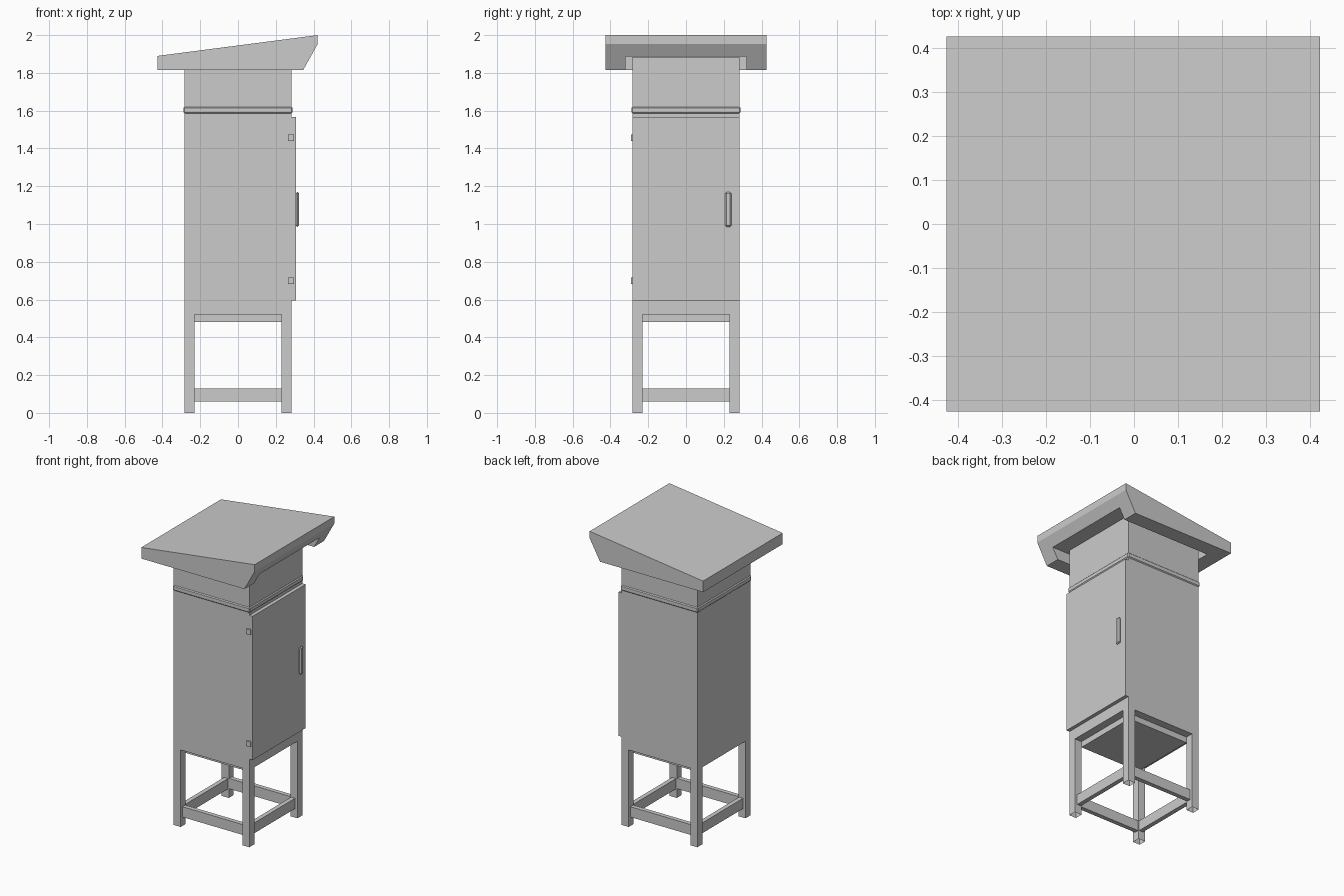
import bpy, bmesh

if "Cube" in bpy.data.objects:
    bpy.data.objects.remove(bpy.data.objects["Cube"])


def new_object(name, bm):
    bmesh.ops.recalc_face_normals(bm, faces=bm.faces[:])
    mesh = bpy.data.meshes.new(name)
    bm.to_mesh(mesh)
    bm.free()
    ob = bpy.data.objects.new(name, mesh)
    bpy.context.collection.objects.link(ob)
    return ob


def box(name, x0, x1, y0, y1, z0, z1, open_bottom=False):
    bm = bmesh.new()
    bmesh.ops.create_cube(bm, size=1)
    for v in bm.verts:
        v.co = (x1 if v.co.x > 0 else x0,
                y1 if v.co.y > 0 else y0,
                z1 if v.co.z > 0 else z0)
    if open_bottom:
        low = [f for f in bm.faces if all(abs(v.co.z - z0) < 1e-6 for v in f.verts)]
        bmesh.ops.delete(bm, geom=low, context='FACES_ONLY')
    return new_object(name, bm)


def bevel(ob, width):
    mod = ob.modifiers.new("bevel", 'BEVEL')
    mod.width = width
    mod.segments = 1


H = 0.283   # half width of the cabinet
L = 0.23    # inner edge of the legs

# Cabinet body and recessed floor box
box("cabinet_body", -H, H, -H, H, 0.52, 1.885)
box("cabinet_floor", -L, L, -L, L, 0.48, 0.52)

# Trim band around the top of the cabinet
bevel(box("trim_band", -H - 0.006, H + 0.006, -H - 0.006, H + 0.006, 1.585, 1.62), 0.006)

# Hollow legs with open feet
for sx, xn in ((-1, "left"), (1, "right")):
    for sy, yn in ((-1, "front"), (1, "back")):
        xs, ys = sorted((sx * L, sx * H)), sorted((sy * L, sy * H))
        box(f"{yn}_{xn}_leg", *xs, *ys, 0, 0.52, True)

# Low stretchers between the legs
for s, xn, yn in ((-1, "left", "front"), (1, "right", "back")):
    a, b = sorted((s * 0.235, s * 0.265))
    box(f"{yn}_stretcher", -L, L, a, b, 0.06, 0.13)
    box(f"{xn}_stretcher", a, b, -L, L, 0.06, 0.13)

# Door, handle and hinges
box("door", H, 0.307, -H, H, 0.595, 1.566)
bevel(box("door_handle", 0.305, 0.323, 0.207, 0.24, 0.985, 1.17), 0.008)
for z, n in ((0.70, "lower"), (1.457, "upper")):
    box(f"{n}_hinge", 0.265, 0.297, -0.291, -0.28, z - 0.018, z + 0.018)

# Sloping roof, profile extruded along y
profile = [(-0.425, 1.815), (0.345, 1.815), (0.422, 1.953), (0.422, 2.0), (-0.425, 1.89)]
bm = bmesh.new()
face = bm.faces.new([bm.verts.new((x, -0.425, z)) for x, z in profile])
ext = bmesh.ops.extrude_face_region(bm, geom=[face])
for v in ext["geom"]:
    if isinstance(v, bmesh.types.BMVert):
        v.co.y = 0.425
roof = new_object("roof", bm)

# Hollow underside, open through the slanted side
cutter = box("roof_cutter", -0.32, 0.6, -0.32, 0.32, 1.7, 1.887)
cutter.hide_render = True
cutter.hide_viewport = True
mod = roof.modifiers.new("hollow", 'BOOLEAN')
mod.operation = 'DIFFERENCE'
mod.solver = 'EXACT'
mod.object = cutter
